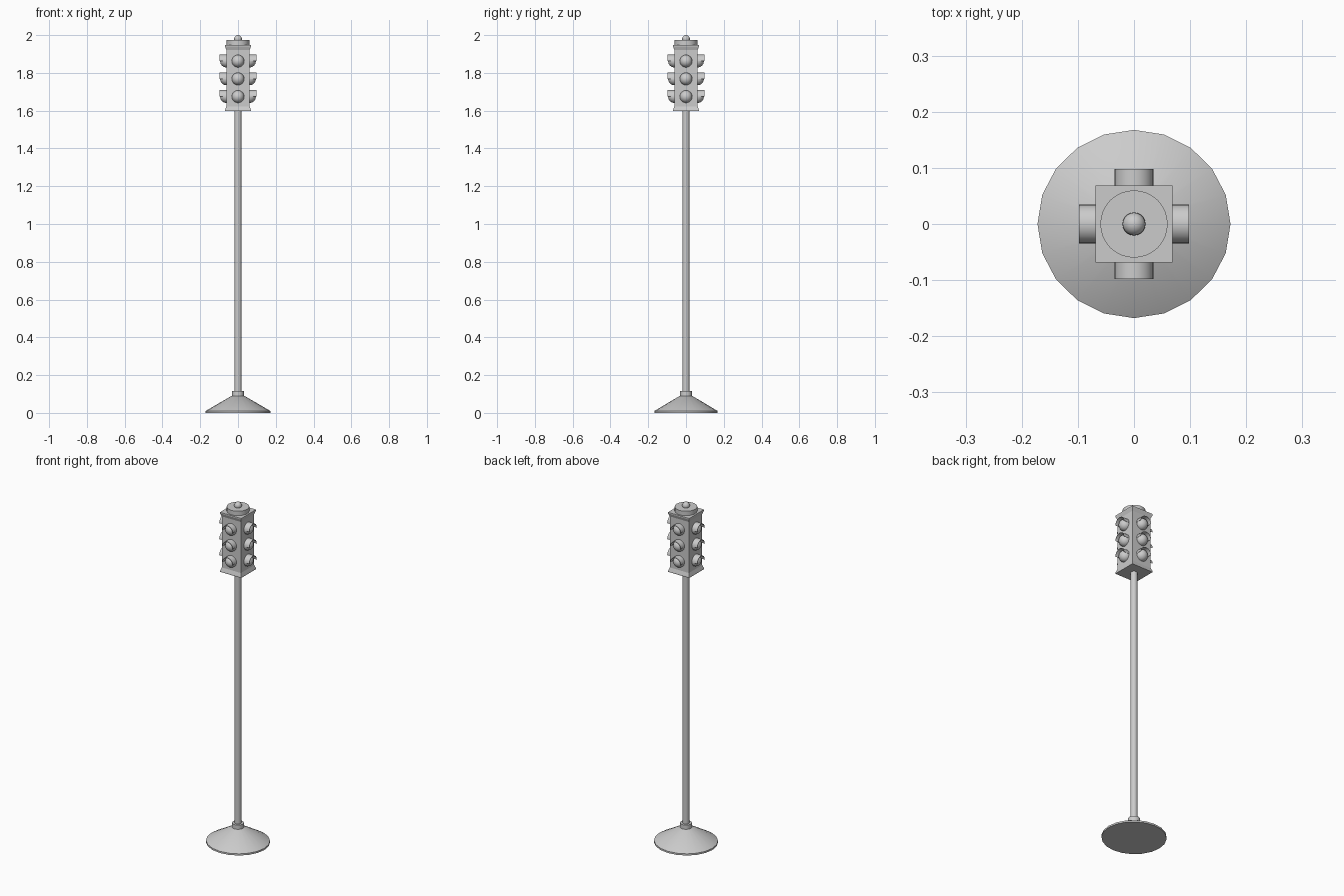
import bpy, bmesh
from math import sin, cos, pi, radians
from mathutils import Matrix

if "Cube" in bpy.data.objects:
    bpy.data.objects.remove(bpy.data.objects["Cube"])


def finish(name, bm, matrix=Matrix(), smooth=True):
    bmesh.ops.remove_doubles(bm, verts=bm.verts, dist=1e-5)
    me = bpy.data.meshes.new(name)
    ob = bpy.data.objects.new(name, me)
    bpy.context.collection.objects.link(ob)
    bmesh.ops.recalc_face_normals(bm, faces=bm.faces)
    bm.transform(matrix)
    bm.to_mesh(me)
    bm.free()
    if smooth:
        bpy.ops.object.select_all(action='DESELECT')
        ob.select_set(True)
        bpy.context.view_layer.objects.active = ob
        bpy.ops.object.shade_smooth_by_angle(angle=radians(35))
    return ob


def lathe(name, profile, sides, matrix=Matrix(), phase=0.0, smooth=True):
    """Stack rings of (radius, z) and cap both ends."""
    bm = bmesh.new()
    rings = [[bm.verts.new((r * cos(phase + 2 * pi * i / sides),
                            r * sin(phase + 2 * pi * i / sides), z))
              for i in range(sides)] for r, z in profile]
    for a, b in zip(rings, rings[1:]):
        for i in range(sides):
            j = (i + 1) % sides
            bm.faces.new((a[i], a[j], b[j], b[i]))
    bm.faces.new(rings[0][::-1])
    bm.faces.new(rings[-1])
    return finish(name, bm, matrix, smooth)


# Base, collar and pole
lathe("base", [(0.172, 0), (0.172, 0.01), (0.034, 0.09)], 20,
      Matrix.Diagonal((1, 0.975, 1, 1)))
lathe("collar", [(0.032, 0.085), (0.032, 0.115)], 20)
lathe("pole", [(0.0185, 0.10), (0.0185, 1.60)], 20)

# Square lamp housing with flared ends
S = 2 ** 0.5
lathe("housing", [(r * S, z) for r, z in
                  [(0.069, 1.597), (0.069, 1.602), (0.062, 1.622),
                   (0.062, 1.922), (0.069, 1.94), (0.069, 1.947)]],
      4, phase=pi / 4, smooth=False)

# Round cap and finial ball
lathe("cap", [(0.06, 1.945), (0.06, 1.973)], 32)
bm = bmesh.new()
bmesh.ops.create_uvsphere(bm, u_segments=20, v_segments=12, radius=0.0205)
finish("finial", bm, Matrix.Translation((0, 0, 1.9795)))


# Half-tube hood over a lens
def visor(name, matrix, r=0.0345, depth=0.0365, thick=0.0012, n=14):
    bm = bmesh.new()
    section = [(r, 0), (r, depth), (r - thick, depth), (r - thick, 0)]
    rows = [[bm.verts.new((q * cos(pi * i / n), q * sin(pi * i / n), z))
             for q, z in section] for i in range(n + 1)]
    for a, b in zip(rows, rows[1:]):
        for k in range(4):
            m = (k + 1) % 4
            bm.faces.new((a[k], a[m], b[m], b[k]))
    bm.faces.new(rows[0])
    bm.faces.new(rows[-1])
    return finish(name, bm, matrix)


# Three lights on each of the four sides
dome = [(0.033 * cos(pi / 2 * i / 8), 0.033 * sin(pi / 2 * i / 8)) for i in range(8)]
dome.append((0.0005, 0.033))
for side, facing in enumerate(("front", "right", "back", "left")):
    for lamp, z in (("lower", 1.674), ("middle", 1.768), ("upper", 1.862)):
        m = (Matrix.Rotation(side * pi / 2, 4, 'Z')
             @ Matrix.Translation((0, -0.0615, z))
             @ Matrix.Rotation(pi / 2, 4, 'X'))
        lathe(f"{facing}_{lamp}_lens", dome, 24, m)
        visor(f"{facing}_{lamp}_visor", m)
